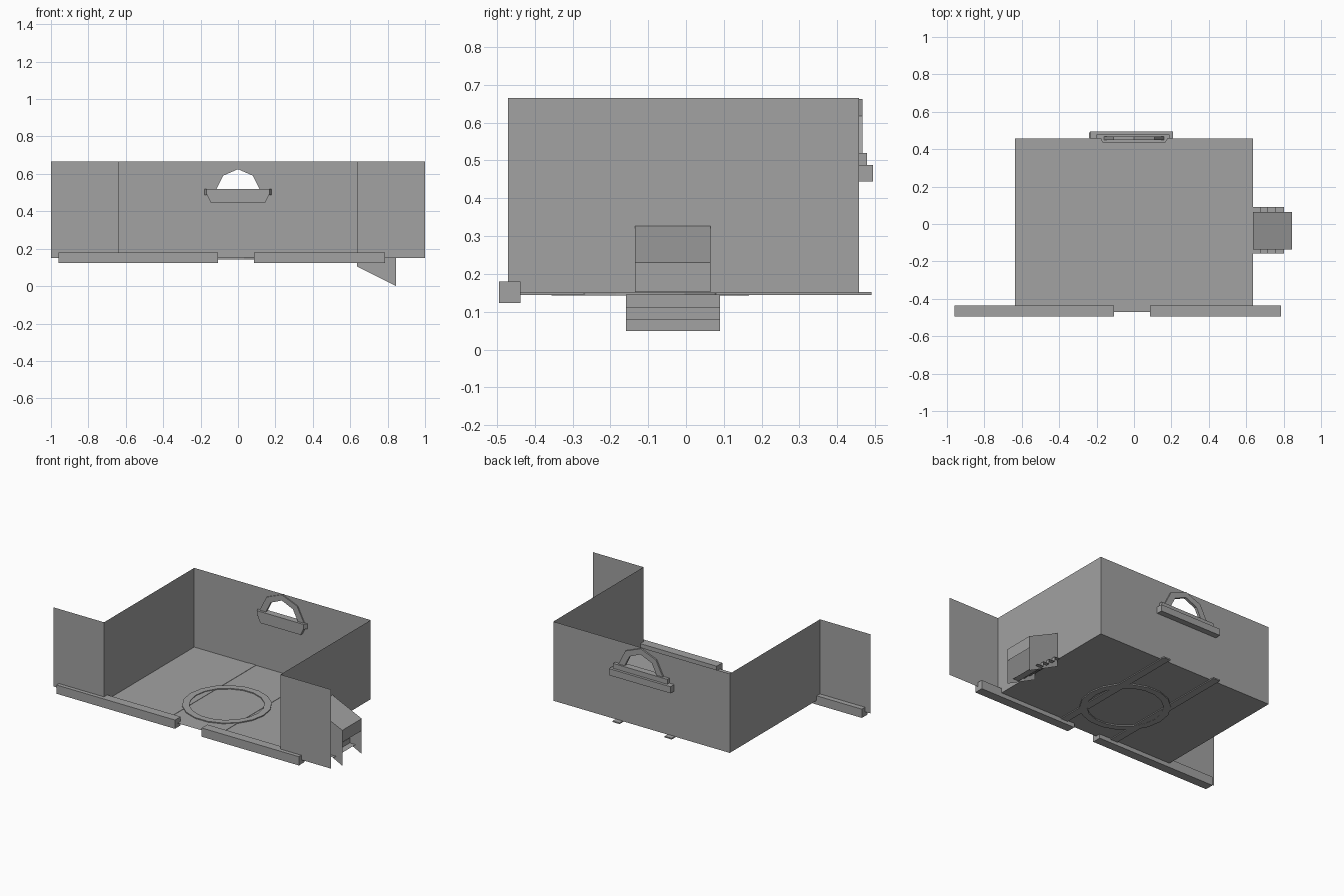
import bpy, bmesh, math

cube = bpy.data.objects.get("Cube")
if cube:
    bpy.data.objects.remove(cube, do_unlink=True)

GREY = (0.36, 0.36, 0.36, 1)
mat = bpy.data.materials.new("plain grey")
mat.use_nodes = True
mat.diffuse_color = GREY
bsdf = mat.node_tree.nodes["Principled BSDF"]
bsdf.inputs["Base Color"].default_value = GREY
bsdf.inputs["Roughness"].default_value = 0.8

# Room limits
W, FRONT, BACK, FLOOR, TOP = 0.635, -0.47, 0.457, 0.15, 0.665


def finish(name, bm):
    bmesh.ops.recalc_face_normals(bm, faces=bm.faces)
    mesh = bpy.data.meshes.new(name)
    bm.to_mesh(mesh)
    bm.free()
    mesh.materials.append(mat)
    obj = bpy.data.objects.new(name, mesh)
    bpy.context.collection.objects.link(obj)
    return obj


def sheet(name, *polygons):
    bm = bmesh.new()
    for points in polygons:
        bm.faces.new([bm.verts.new(p) for p in points])
    bmesh.ops.remove_doubles(bm, verts=bm.verts, dist=0.0001)
    return finish(name, bm)


def prism(name, points, offset):
    bm = bmesh.new()
    face = bm.faces.new([bm.verts.new(p) for p in points])
    grown = bmesh.ops.extrude_face_region(bm, geom=[face])
    moved = [g for g in grown["geom"] if isinstance(g, bmesh.types.BMVert)]
    bmesh.ops.translate(bm, verts=moved, vec=offset)
    if not face.is_valid or len(bm.faces) < len(points) + 2:
        bm.faces.new([v for v in bm.verts if v not in moved])
    return finish(name, bm)


def box(name, x0, x1, y0, y1, z0, z1):
    base = [(x0, y0, z0), (x1, y0, z0), (x1, y1, z0), (x0, y1, z0)]
    return prism(name, base, (0, 0, z1 - z0))


def upright(x0, y0, x1, y1):
    return [(x0, y0, FLOOR), (x1, y1, FLOOR), (x1, y1, TOP), (x0, y0, TOP)]


# Floor, side walls and front wings
sheet("floor", [(-W, FRONT, FLOOR), (W, FRONT, FLOOR), (W, BACK, FLOOR), (-W, BACK, FLOOR)])
for side, s in (("left", 1), ("right", -1)):
    sheet(side + "_wall", upright(s * W, FRONT, s * W, BACK))
    sheet(side + "_front_wing", upright(s * W, FRONT, s, FRONT))

# Back wall with an arched opening
inner = [(-0.115, 0.52), (-0.08, 0.59), (0, 0.625), (0.08, 0.59), (0.115, 0.52)]
outer = [(-0.16, 0.52), (-0.11, 0.618), (0, 0.662), (0.11, 0.618), (0.16, 0.52)]
bm = bmesh.new()
for loop in ([(-W, FLOOR), (W, FLOOR), (W, TOP), (-W, TOP)], inner):
    ring = [bm.verts.new((x, BACK, z)) for x, z in loop]
    for i, v in enumerate(ring):
        bm.edges.new((v, ring[i - 1]))
bmesh.ops.triangle_fill(bm, use_beauty=True, edges=bm.edges)
bmesh.ops.dissolve_limit(bm, angle_limit=0.01, verts=bm.verts, edges=bm.edges)
finish("back_wall", bm)

# Window frame, outside ledges and inside shelf
prism("window_arch", [(x, 0.45, z) for x, z in outer + inner[::-1]], (0, 0.017, 0))
box("upper_window_ledge", -0.2, 0.19, BACK, 0.478, 0.488, 0.52)
box("lower_window_ledge", -0.235, 0.208, BACK, 0.495, 0.445, 0.488)
prism("window_shelf", [(-0.178, BACK, 0.487), (0.18, BACK, 0.487),
                       (0.168, 0.435, 0.487), (-0.168, 0.435, 0.487)], (0, 0, 0.033))
prism("shelf_bracket", [(-0.165, 0.437, 0.487), (0.165, 0.437, 0.487),
                        (0.145, 0.437, 0.445), (-0.145, 0.437, 0.445)], (0, 0.02, 0))

# Front sills
box("right_sill", -0.96, -0.107, -0.495, -0.437, 0.123, 0.18)
box("left_sill", 0.085, 0.785, -0.495, -0.437, 0.123, 0.18)

# Floor ring and rails below the floor
bm = bmesh.new()
SIDES = 18
rows = []
for r, z in ((0.265, 0.143), (0.265, 0.156), (0.222, 0.156), (0.222, 0.143)):
    rows.append([bm.verts.new((-0.013 + r * math.cos(math.tau * i / SIDES),
                               -0.095 + r * math.sin(math.tau * i / SIDES), z))
                 for i in range(SIDES)])
for k in range(4):
    a, b = rows[k], rows[(k + 1) % 4]
    for i in range(SIDES):
        j = (i + 1) % SIDES
        bm.faces.new((a[i], a[j], b[j], b[i]))
finish("floor_ring", bm)
for side, x in (("left", 0.16), ("right", -0.215)):
    box(side + "_rail", x - 0.025, x + 0.025, -0.44, 0.49, 0.144, 0.152)

# Side porch: sloping roof, short fascia and two cheeks
X, Y0, Y1 = 0.845, -0.135, 0.065
sheet("porch_roof",
      [(W, Y0, 0.327), (X, Y0, 0.23), (X, Y1, 0.23), (W, Y1, 0.327)],
      [(X, Y0, 0.23), (X, Y0, 0.152), (X, Y1, 0.152), (X, Y1, 0.23)])
for side, y in (("front", Y0), ("back", Y1)):
    sheet(side + "_porch_cheek",
          [(W, y, 0.105), (X, y, 0), (X, y, 0.23), (W, y, 0.327)])

# Stair sheet under the porch
stair = [(W, 0.145), (0.675, 0.145)]
for _ in range(3):
    x, z = stair[-1]
    stair += [(x, z - 0.032), (x + 0.042, z - 0.032)]
sheet("porch_steps", *[[(a[0], -0.158, a[1]), (b[0], -0.158, b[1]),
                        (b[0], 0.09, b[1]), (a[0], 0.09, a[1])]
                       for a, b in zip(stair, stair[1:])])
